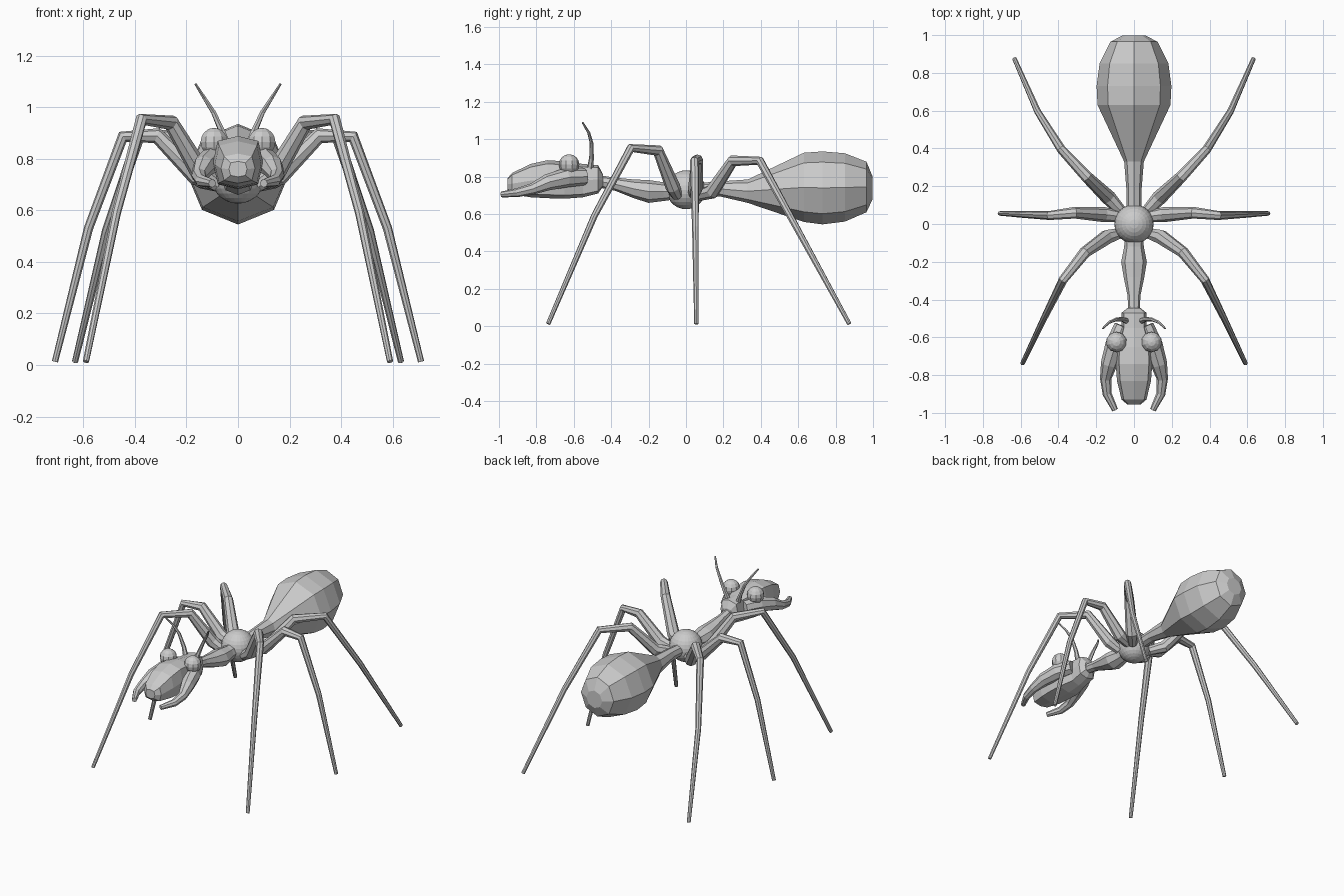
import bpy, bmesh
from math import sin, cos, pi
from mathutils import Vector


def skin(name, rings):
    """Bridge successive rings of points into a closed flat-shaded mesh."""
    bm = bmesh.new()
    vr = [[bm.verts.new(p) for p in r] for r in rings]
    n = len(vr[0])
    for a, b in zip(vr, vr[1:]):
        for i in range(n):
            j = (i + 1) % n
            bm.faces.new((a[i], a[j], b[j], b[i]))
    bm.faces.new(vr[0])
    bm.faces.new(vr[-1])
    bmesh.ops.recalc_face_normals(bm, faces=bm.faces)
    me = bpy.data.meshes.new(name)
    bm.to_mesh(me)
    bm.free()
    ob = bpy.data.objects.new(name, me)
    bpy.context.collection.objects.link(ob)
    return ob


def loft(name, sections, corner=1.0, sides=8):
    """Sections along y: (y, half width, z bottom, z top); corner > 1 squares them."""
    rings = []
    for y, w, z0, z1 in sections:
        ring = []
        for i in range(sides):
            a = 2 * pi * i / sides
            k = corner if i % 2 else 1.0
            ring.append((w * k * sin(a), y, (z0 + z1) / 2 + (z1 - z0) / 2 * k * cos(a)))
        rings.append(ring)
    return skin(name, rings)


def tube(name, path, radii, side=1, sides=8):
    """Tapered tube along a path with mitred joints; side=-1 mirrors in x."""
    pts = [Vector((p[0] * side, p[1], p[2])) for p in path]
    rings = []
    for i, p in enumerate(pts):
        d0 = (p - pts[max(i - 1, 0)]).normalized()
        d1 = (pts[min(i + 1, len(pts) - 1)] - p).normalized()
        t = (d0 + d1).normalized()
        u = Vector((-path[-1][1], path[-1][0], 0))
        u = Vector((u.x, u.y * side, 0))
        u = (u - t * u.dot(t)).normalized()
        v = t.cross(u) * side
        rings.append([p + (u * cos(2 * pi * k / sides) + v * sin(2 * pi * k / sides)) * radii[i]
                      for k in range(sides)])
    return skin(name, rings)


def ball(name, loc, r, seg, rings):
    bpy.ops.mesh.primitive_uv_sphere_add(segments=seg, ring_count=rings, radius=r, location=loc)
    bpy.context.object.name = name


# Thorax ball
ball("thorax", (0, 0, 0.73), 0.104, 24, 14)

# Abdomen with its thin waist
loft("abdomen", [
    (0.05, 0.040, 0.69, 0.765), (0.18, 0.040, 0.695, 0.775), (0.33, 0.052, 0.66, 0.785),
    (0.63, 0.193, 0.558, 0.928), (0.73, 0.198, 0.545, 0.935), (0.85, 0.182, 0.56, 0.925),
    (0.965, 0.125, 0.61, 0.88), (0.998, 0.06, 0.68, 0.80)])

# Neck
loft("neck", [
    (-0.05, 0.048, 0.68, 0.77), (-0.12, 0.052, 0.67, 0.77), (-0.20, 0.068, 0.66, 0.782),
    (-0.28, 0.055, 0.685, 0.785), (-0.38, 0.034, 0.725, 0.795), (-0.48, 0.030, 0.745, 0.81)])

# Head
loft("head", [
    (-0.445, 0.035, 0.745, 0.815), (-0.47, 0.066, 0.71, 0.862), (-0.55, 0.066, 0.69, 0.868),
    (-0.65, 0.095, 0.682, 0.882), (-0.74, 0.097, 0.685, 0.888), (-0.83, 0.09, 0.69, 0.868),
    (-0.93, 0.066, 0.705, 0.82), (-0.955, 0.035, 0.73, 0.79)], corner=1.15)

legs = {
    "front": [(0.08, -0.05, 0.70), (0.145, -0.07, 0.745), (0.26, -0.15, 0.94),
              (0.375, -0.295, 0.953), (0.472, -0.49, 0.59), (0.59, -0.737, 0.013)],
    "middle": [(0.08, 0.04, 0.71), (0.16, 0.05, 0.735), (0.315, 0.06, 0.89),
               (0.447, 0.045, 0.885), (0.58, 0.05, 0.53), (0.71, 0.056, 0.013)],
    "rear": [(0.07, 0.07, 0.70), (0.135, 0.14, 0.72), (0.25, 0.25, 0.885),
             (0.385, 0.395, 0.885), (0.51, 0.595, 0.52), (0.632, 0.873, 0.013)],
}

for side, label in ((1, "right"), (-1, "left")):
    # Legs
    for place, path in legs.items():
        tube(f"{place}_leg_{label}", path, (0.03, 0.040, 0.031, 0.024, 0.018, 0.012), side)
    # Eyes
    ball(f"eye_{label}", (side * 0.093, -0.625, 0.865), 0.055, 10, 8)
    # Curved jaws
    tube(f"jaw_{label}", [(0.06, -0.54, 0.80), (0.10, -0.64, 0.795), (0.132, -0.74, 0.77),
                          (0.15, -0.82, 0.735), (0.142, -0.90, 0.715), (0.10, -0.985, 0.705)],
         (0.045, 0.052, 0.044, 0.030, 0.024, 0.016), side)
    # Antennae
    tube(f"antenna_{label}", [(0.035, -0.515, 0.83), (0.06, -0.505, 0.90), (0.095, -0.505, 0.98),
                              (0.13, -0.52, 1.035), (0.165, -0.553, 1.09)],
         (0.018, 0.013, 0.010, 0.008, 0.005), side, 6)
